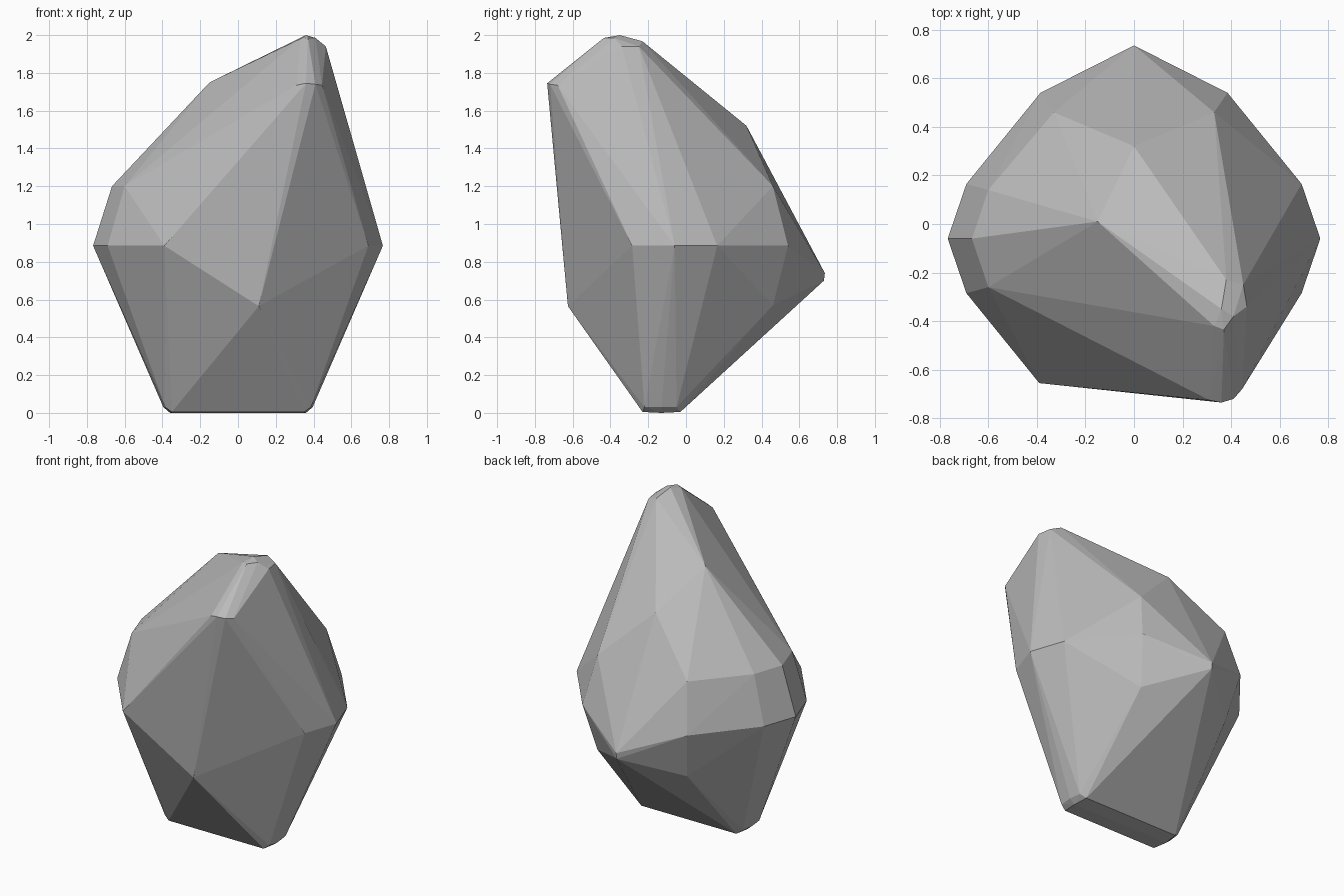
import bpy
import bmesh

default = bpy.data.objects.get("Cube")
if default:
    bpy.data.objects.remove(default, do_unlink=True)


def make_material(name, colour):
    mat = bpy.data.materials.new(name)
    mat.use_nodes = True
    mat.diffuse_color = colour
    mat.node_tree.nodes["Principled BSDF"].inputs["Base Color"].default_value = colour
    return mat


def mirrored(points):
    """Return the points together with their copies across the x = 0 plane."""
    return points + [(-x, y, z) for x, y, z in points]


def hull_object(name, points, material):
    """Wrap a faceted convex shell around the points."""
    bm = bmesh.new()
    for point in points:
        bm.verts.new(point)
    result = bmesh.ops.convex_hull(bm, input=bm.verts[:], use_existing_faces=False)
    spare = set(result["geom_interior"]) | set(result["geom_unused"])
    spare = [v for v in spare if isinstance(v, bmesh.types.BMVert)]
    bmesh.ops.delete(bm, geom=spare, context="VERTS")
    bmesh.ops.recalc_face_normals(bm, faces=bm.faces[:])
    mesh = bpy.data.meshes.new(name)
    bm.to_mesh(mesh)
    bm.free()
    mesh.materials.append(material)
    obj = bpy.data.objects.new(name, mesh)
    bpy.context.collection.objects.link(obj)
    return obj


# Widest belt and the narrow foot, equal on both sides
belt = mirrored([(0.69, -0.285, 0.885), (0.767, -0.06, 0.885),
                 (0.69, 0.165, 0.885), (0.385, 0.54, 0.885)])
foot = mirrored([(0.395, -0.13, 0.03), (0.385, -0.22, 0.03), (0.385, -0.05, 0.03),
                 (0.35, -0.23, 0.005), (0.36, -0.13, 0), (0.35, -0.03, 0.005)])

# Back shoulders above and below the belt, with the back point between
back = mirrored([(0.33, 0.46, 1.2), (0.33, 0.46, 0.57)])
back += [(0, 0.735, 0.74), (0, 0.73, 0.7), (0, 0.32, 1.52)]

# Sloping shoulder on the low side
shoulder = [(-0.6, -0.26, 1.2), (-0.667, -0.06, 1.2),
            (-0.6, 0.14, 1.2), (-0.15, 0.01, 1.75)]

# Front corners and the worn front ridge
front = [(-0.39, -0.655, 0.885), (0.11, -0.625, 0.565),
         (0.31, -0.725, 1.735), (0.36, -0.735, 1.745),
         (0.41, -0.72, 1.74), (0.445, -0.68, 1.735)]

# Worn peak
peak = [(0.36, -0.35, 2), (0.33, -0.42, 1.98), (0.37, -0.435, 1.985),
        (0.41, -0.38, 1.985), (0.465, -0.34, 1.94),
        (0.45, -0.25, 1.94), (0.38, -0.23, 1.967)]

stone = make_material("stone grey", (0.5, 0.5, 0.5, 1))
hull_object("rock", belt + foot + back + shoulder + front + peak, stone)
